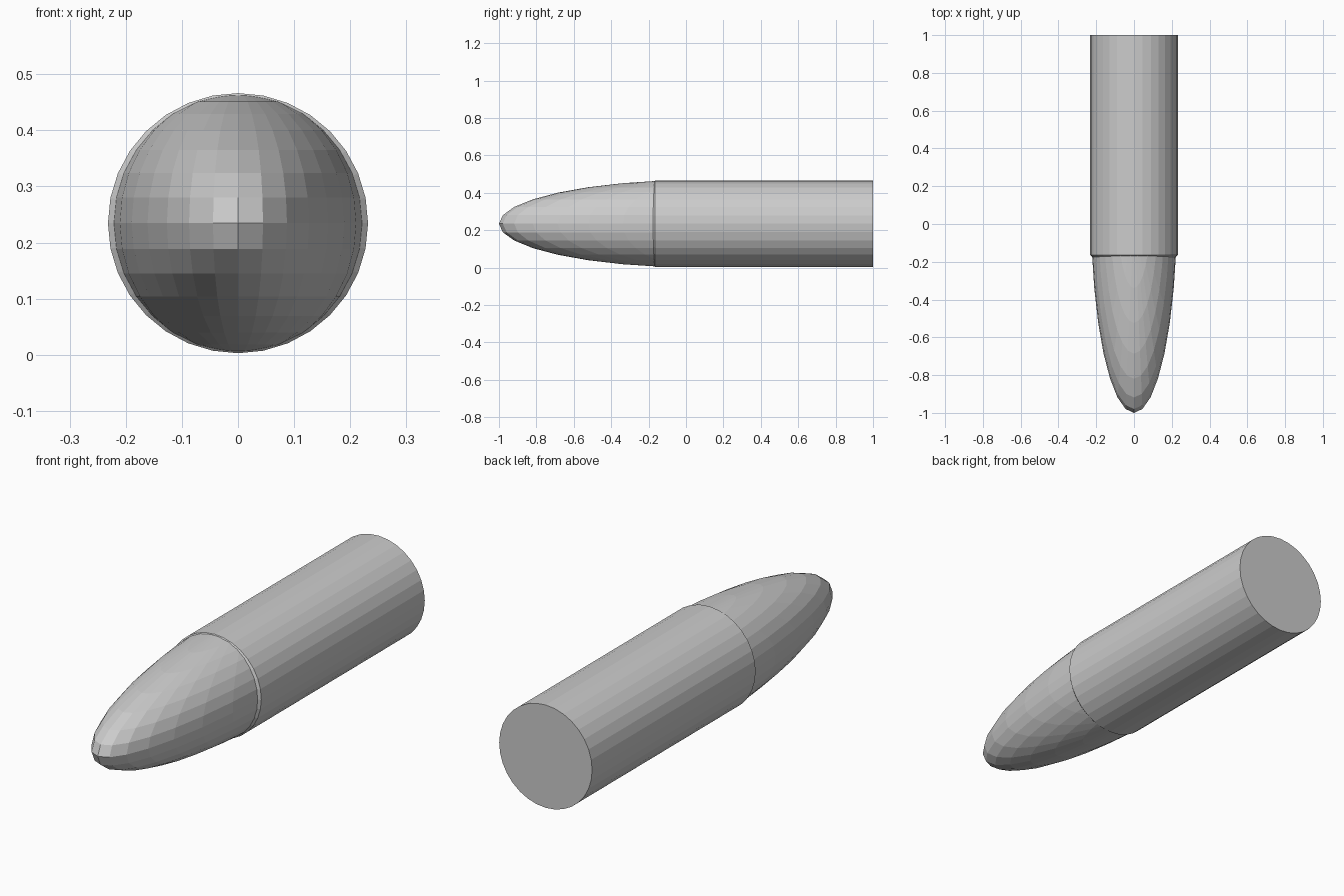
import bpy, bmesh
from math import radians
from mathutils import Matrix

if "Cube" in bpy.data.objects:
    bpy.data.objects.remove(bpy.data.objects["Cube"])

CENTRE_Z = 0.2345


def add_object(name, bm):
    bmesh.ops.recalc_face_normals(bm, faces=bm.faces)
    mesh = bpy.data.meshes.new(name)
    bm.to_mesh(mesh)
    bm.free()
    obj = bpy.data.objects.new(name, mesh)
    bpy.context.collection.objects.link(obj)
    return obj


# Casing: 32-sided cylinder along y, chamfered at the front rim
front, back, radius = -0.183, 1.0, 0.2318
bm = bmesh.new()
bmesh.ops.create_cone(
    bm, cap_ends=True, segments=32, radius1=radius, radius2=radius,
    depth=back - front,
    matrix=Matrix.Translation((0, (front + back) / 2, CENTRE_Z))
    @ Matrix.Rotation(radians(90), 4, 'X'))
rim = [e for e in bm.edges if all(v.co.y < front + 0.01 for v in e.verts)]
bmesh.ops.bevel(bm, geom=rim, offset=0.018, segments=1, affect='EDGES')
add_object("casing", bm)

# Nose: low-poly sphere stretched along y, its back half hidden in the casing
nose_y = 0.072
bm = bmesh.new()
bmesh.ops.create_uvsphere(
    bm, u_segments=32, v_segments=16, radius=1,
    matrix=Matrix.Translation((0, nose_y, CENTRE_Z))
    @ Matrix.Diagonal((0.228, 1 + nose_y, CENTRE_Z, 1)))
# Trim the hidden part just behind the rim
bmesh.ops.bisect_plane(
    bm, geom=bm.verts[:] + bm.edges[:] + bm.faces[:],
    plane_co=(0, -0.15, 0), plane_no=(0, 1, 0), clear_outer=True)
add_object("nose", bm)
